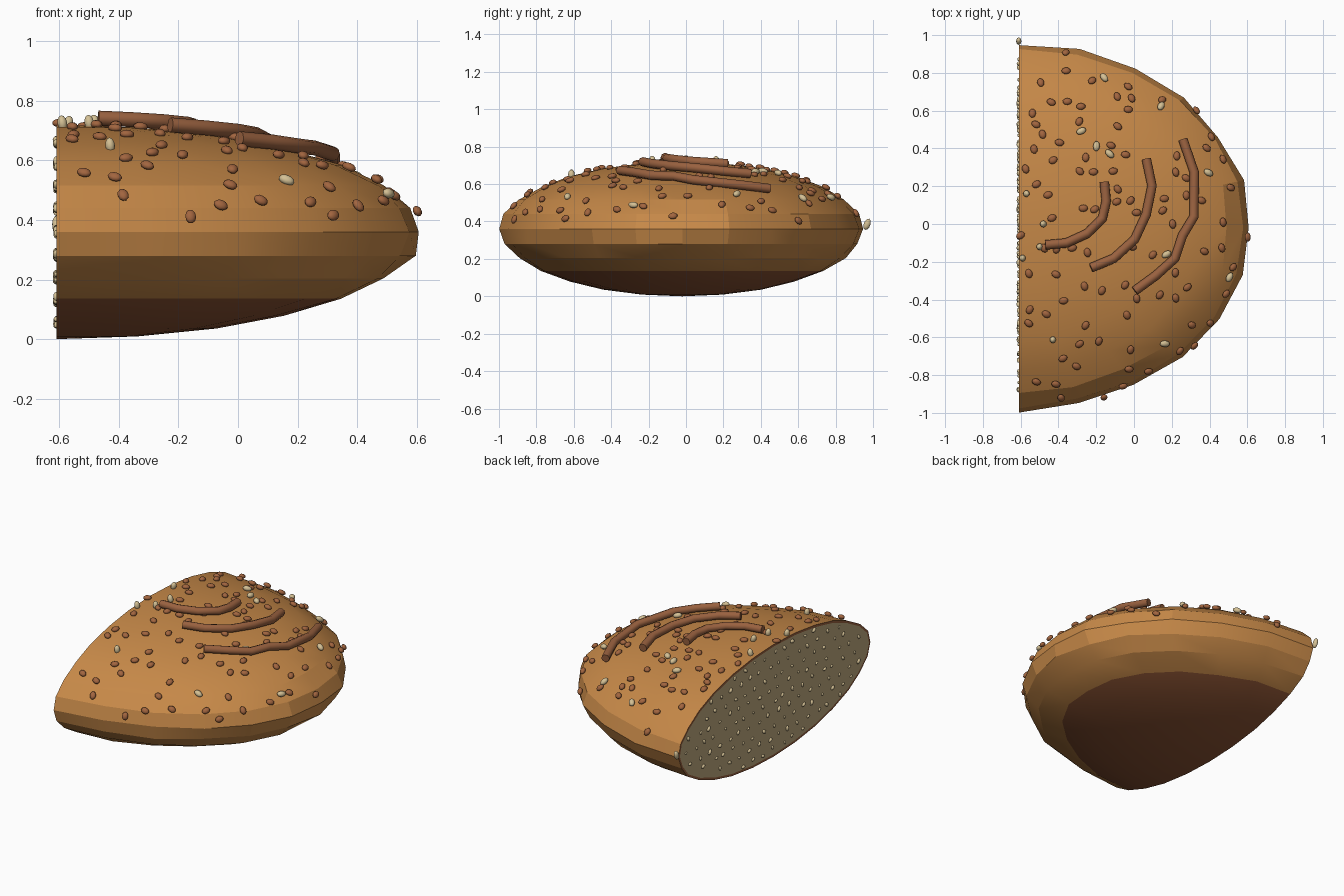
import bpy, bmesh, math, random
from mathutils import Matrix, Vector

random.seed(7)
cube = bpy.data.objects.get("Cube")
if cube:
    bpy.data.objects.remove(cube, do_unlink=True)

CUT_X, MID_Y, MID_Z = -0.61, -0.02, 0.36
RADII = Vector((1.23, 0.97, 0.36))
CENTRE = Vector((CUT_X, MID_Y, MID_Z))


def material(name, colour):
    mat = bpy.data.materials.new(name)
    mat.use_nodes = True
    mat.diffuse_color = (*colour, 1)
    mat.node_tree.nodes["Principled BSDF"].inputs["Base Color"].default_value = (*colour, 1)
    return mat


golden = material("golden crust", (0.57, 0.25, 0.065))
dark = material("dark base crust", (0.27, 0.09, 0.035))
crumb = material("crumb", (0.52, 0.40, 0.21))
brown = material("brown seed", (0.36, 0.13, 0.05))
score = material("brown score", (0.32, 0.12, 0.05))
cream = material("cream seed", (0.66, 0.53, 0.30))


def finish(name, bm, mats, angle):
    mesh = bpy.data.meshes.new(name)
    bm.to_mesh(mesh)
    bm.free()
    obj = bpy.data.objects.new(name, mesh)
    bpy.context.collection.objects.link(obj)
    for mat in mats:
        mesh.materials.append(mat)
    smooth(obj, angle)
    return obj


def smooth(obj, angle):
    bpy.ops.object.select_all(action="DESELECT")
    obj.select_set(True)
    bpy.context.view_layer.objects.active = obj
    bpy.ops.object.shade_smooth_by_angle(angle=math.radians(angle))


def dome(x, y):
    """Point and normal on the top of the loaf."""
    u, v = (x - CUT_X) / RADII.x, (y - MID_Y) / RADII.y
    w = math.sqrt(max(0, 1 - u * u - v * v))
    normal = Vector((u / RADII.x, v / RADII.y, w / RADII.z)).normalized()
    return Vector((x, y, MID_Z + w * RADII.z)), normal


def add_seed(bm, place, normal, size, upright=False):
    """Ellipsoid with its long axis lying on the surface, or standing up."""
    if upright:
        turn = Matrix.Rotation(math.pi / 2, 4, "Y") @ Matrix.Rotation(random.uniform(-0.3, 0.3), 4, "Y")
    else:
        spin = Matrix.Rotation(random.uniform(0, math.pi), 4, "Z")
        turn = normal.to_track_quat("Z", "Y").to_matrix().to_4x4() @ spin
    bmesh.ops.create_uvsphere(bm, u_segments=10, v_segments=6, radius=1,
                              matrix=Matrix.Translation(place) @ turn @ Matrix.Diagonal((*size, 1)))


# Loaf: squashed sphere cut in half, with an uneven crust
bm = bmesh.new()
bmesh.ops.create_uvsphere(bm, u_segments=24, v_segments=14, radius=1)
bmesh.ops.bisect_plane(bm, geom=bm.verts[:] + bm.edges[:] + bm.faces[:], dist=0.001,
                       plane_co=(0, 0, 0), plane_no=(1, 0, 0), clear_inner=True)
for v in bm.verts:
    wobble = 1 + random.uniform(-0.012, 0.012)
    v.co.x *= wobble
    v.co.y *= wobble
    v.co = CENTRE + v.co * RADII
    if v.co.x < CUT_X + 0.01:
        v.co.x = CUT_X
for f in bm.faces:
    f.material_index = 1 if f.calc_center_median().z < 0.135 else 0

# Cut face: crumb inside a thin rim of crust
rim_edges = [e for e in bm.edges if e.is_boundary]
cap = bmesh.ops.edgeloop_fill(bm, edges=rim_edges)["faces"]
bmesh.ops.recalc_face_normals(bm, faces=bm.faces[:])
ring = bmesh.ops.inset_individual(bm, faces=cap, thickness=0.014)["faces"]
for f in ring:
    f.material_index = 3
for f in cap:
    f.material_index = 2
finish("loaf", bm, [golden, dark, crumb, score], 16)

# Bumps over the cut face, on a loose grid
bm = bmesh.new()
for row in range(-4, 5):
    for col in range(-9, 10):
        y = (col + row % 2 / 2) * 0.1 + random.uniform(-0.02, 0.02)
        z = row * 0.076 + random.uniform(-0.012, 0.012)
        if (y / RADII.y) ** 2 + (z / RADII.z) ** 2 < 0.86:
            k = random.uniform(0.6, 1.1)
            add_seed(bm, Vector((CUT_X, MID_Y + y, MID_Z + z)), Vector((-1, 0, 0)),
                     (0.017 * k, 0.011 * k, 0.011 * k))
finish("crumb_bumps", bm, [cream], 60)

# Brown seeds scattered over the top crust
bm = bmesh.new()
spots = []
while len(spots) < 95:
    r, a = math.sqrt(random.uniform(0, 0.99)), random.uniform(-1.5, 1.5)
    spot = Vector((CUT_X + r * math.cos(a) * RADII.x, MID_Y + r * math.sin(a) * RADII.y))
    if all((spot - s).length > 0.06 for s in spots):
        spots.append(spot)
        place, normal = dome(*spot)
        add_seed(bm, place + normal * 0.006, normal, (0.025, 0.019, 0.014))
finish("brown_seeds", bm, [brown], 60)

# Cream seeds, standing up near the cut
bm = bmesh.new()
cream_spots = [(-16, 77), (14, 62), (-28, 49), (-20, 41), (-13, 37), (39, 27), (-57, 16), (-48, 0),
               (-50, -12), (-59, -18), (17, -16), (50, -28), (16, -63), (-43, -61)]
for x, y in cream_spots:
    place, normal = dome(x / 100, y / 100)
    add_seed(bm, place + normal * 0.01, normal, (0.028, 0.018, 0.016), x < -40)
add_seed(bm, Vector((CUT_X, 0.968, 0.385)), Vector((1, 0, 0)), (0.018, 0.032, 0.014), False)
finish("cream_seeds", bm, [cream], 60)

# Three curved score ridges following the top
ridges = {
    "inner": [(-47, -11), (-36, -10), (-25, -5), (-17, 3), (-15, 12), (-16, 22)],
    "middle": [(-23, -23), (-11, -18), (0, -8), (6, 5), (9, 20), (6, 34)],
    "outer": [(0, -35), (11, -27), (21, -18), (25, -6), (31, 4), (31, 27), (25, 44)],
}
for name, path in ridges.items():
    curve = bpy.data.curves.new(name + "_score", "CURVE")
    curve.dimensions = "3D"
    curve.bevel_depth = 0.025
    curve.bevel_resolution = 2
    curve.use_fill_caps = True
    line = curve.splines.new("POLY")
    line.points.add(len(path) - 1)
    for point, (x, y) in zip(line.points, path):
        place, normal = dome(x / 100, y / 100)
        point.co = (*(place + normal * 0.026), 1)
    curve.materials.append(score)
    obj = bpy.data.objects.new(name + "_score", curve)
    bpy.context.collection.objects.link(obj)
    bpy.ops.object.select_all(action="DESELECT")
    obj.select_set(True)
    bpy.context.view_layer.objects.active = obj
    bpy.ops.object.convert(target="MESH")
    smooth(bpy.context.view_layer.objects.active, 50)
